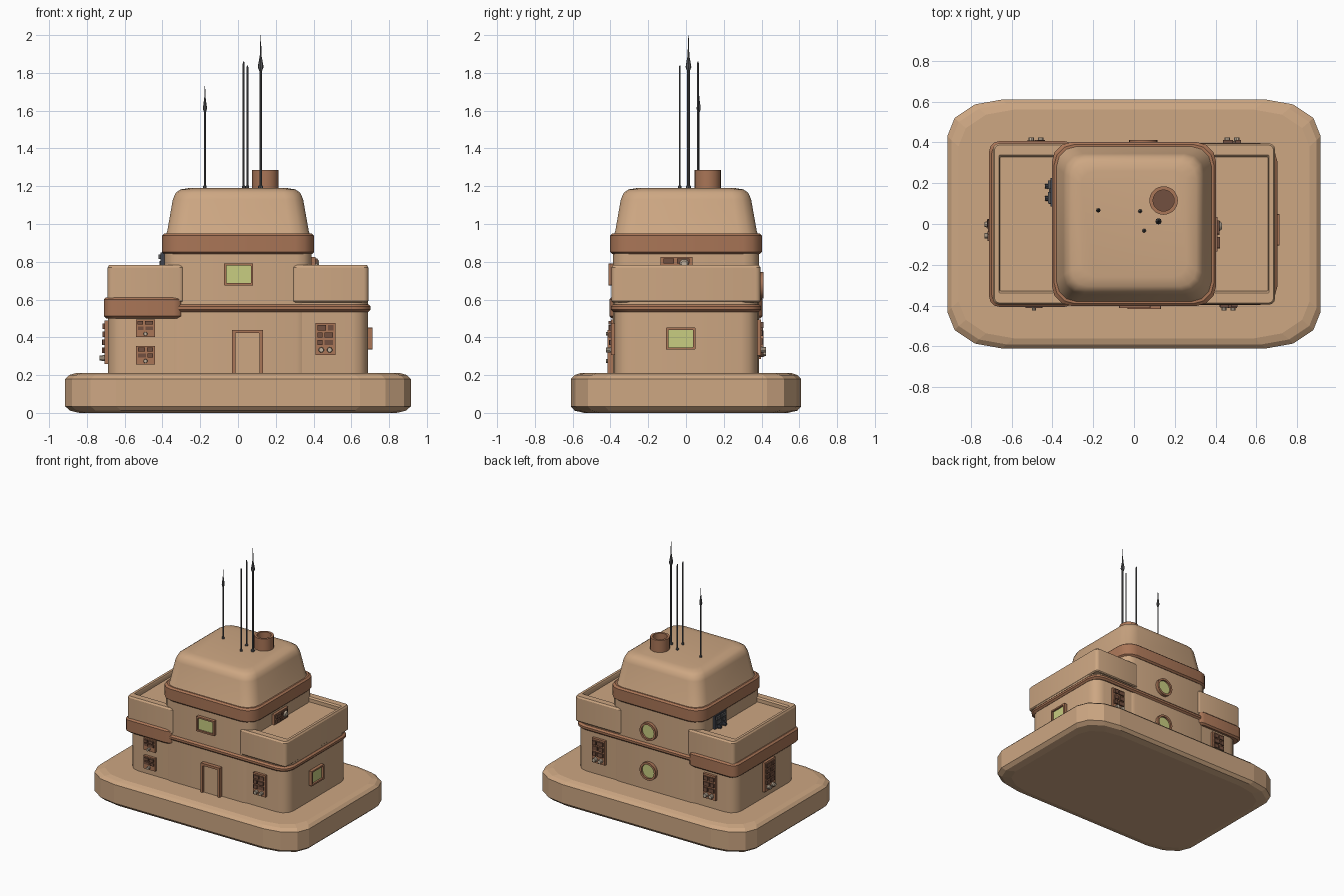
import bpy, bmesh, math, random
from math import cos, sin, pi, radians
from mathutils import Matrix, Vector

if "Cube" in bpy.data.objects:
    bpy.data.objects.remove(bpy.data.objects["Cube"], do_unlink=True)
rng = random.Random(4)


def material(name, rgb):
    m = bpy.data.materials.new(name)
    m.use_nodes = True
    m.diffuse_color = (*rgb, 1)
    node = m.node_tree.nodes["Principled BSDF"]
    node.inputs["Base Color"].default_value = (*rgb, 1)
    node.inputs["Roughness"].default_value = 0.8
    return m


TAN = material("sandstone", (0.61, 0.385, 0.225))
BROWN = material("clay brown", (0.40, 0.18, 0.095))
DARK = material("dark clay", (0.17, 0.08, 0.05))
GLASS = material("yellow green glass", (0.58, 0.61, 0.22))
METAL = material("grey metal", (0.10, 0.10, 0.105))
IRON = material("dark iron", (0.055, 0.06, 0.075))
PALE = material("pale stone", (0.55, 0.45, 0.34))


def finish(name, bm, mats, matrix=Matrix(), smooth=True):
    bmesh.ops.recalc_face_normals(bm, faces=bm.faces)
    mesh = bpy.data.meshes.new(name)
    bm.to_mesh(mesh)
    bm.free()
    for m in mats:
        mesh.materials.append(m)
    ob = bpy.data.objects.new(name, mesh)
    bpy.context.collection.objects.link(ob)
    ob.matrix_world = matrix
    if smooth:
        bpy.ops.object.select_all(action="DESELECT")
        ob.select_set(True)
        bpy.context.view_layer.objects.active = ob
        bpy.ops.object.shade_smooth_by_angle(angle=radians(32))
    return ob


def rrect(hx, hy, r, z, cx=0, segs=3):
    """Rounded rectangle ring; r is one radius or an (x, y) pair."""
    rx, ry = r if isinstance(r, tuple) else (r, r)
    pts = []
    for q, (sx, sy) in enumerate([(1, 1), (-1, 1), (-1, -1), (1, -1)]):
        for i in range(segs + 1):
            a = (q + i / segs) * pi / 2
            pts.append((cx + sx * (hx - rx) + rx * cos(a), sy * (hy - ry) + ry * sin(a), z))
    return pts


def circle(r, z, n=16):
    return [(r * cos(2 * pi * i / n), r * sin(2 * pi * i / n), z) for i in range(n)]


def loft(name, rings, mat, cap=None, matrix=Matrix(), smooth=True):
    """Skin the rings in order and close both ends; cap colours the last end."""
    bm = bmesh.new()
    loops = [[bm.verts.new(p) for p in ring] for ring in rings]
    n = len(loops[0])
    for a, b in zip(loops, loops[1:]):
        for i in range(n):
            j = (i + 1) % n
            bm.faces.new((a[i], a[j], b[j], b[i]))
    bm.faces.new(loops[0][::-1])
    bm.faces.new(loops[-1]).material_index = 1 if cap else 0
    return finish(name, bm, [mat, cap] if cap else [mat], matrix, smooth)


def wall(x, y, z, degrees):
    """Frame on a wall: local x along it, y up, z outward; 0 faces the front."""
    return (Matrix.Translation((x, y, z)) @ Matrix.Rotation(radians(degrees), 4, "Z")
            @ Matrix.Rotation(pi / 2, 4, "X"))


def band(name, hx, hy, r, z0, z1, mat, cx=0, b=0.012):
    loft(name, [rrect(hx - b, hy - b, r, z0, cx), rrect(hx, hy, r, z0 + b, cx),
                rrect(hx, hy, r, z1 - b, cx), rrect(hx - b, hy - b, r, z1, cx)], mat)


# Ground slab with broad elliptical corners
corner = (0.27, 0.18)
loft("base_slab", [rrect(0.84, 0.54, corner, 0), rrect(0.89, 0.59, corner, 0.012),
                   rrect(0.915, 0.61, corner, 0.035), rrect(0.915, 0.61, corner, 0.18),
                   rrect(0.895, 0.59, corner, 0.2), rrect(0.86, 0.56, corner, 0.21)],
     TAN, smooth=False)

# Ground floor, tower and trim bands
band("ground_floor", 0.688, 0.378, 0.085, 0.19, 0.6, TAN, b=0.005)
band("tower", 0.39, 0.386, 0.08, 0.19, 0.9, TAN, b=0.005)
band("thin_trim", 0.702, 0.398, 0.09, 0.535, 0.575, BROWN)
band("thick_wing_trim", 0.21, 0.406, 0.05, 0.5, 0.612, BROWN, cx=-0.5)
band("tower_trim", 0.403, 0.402, 0.1, 0.84, 0.95, BROWN)

# Sloping rounded roof
loft("roof", [rrect(0.385, 0.385, 0.1, 0.94), rrect(0.375, 0.375, 0.1, 0.96),
              rrect(0.345, 0.345, 0.095, 1.13), rrect(0.33, 0.33, 0.09, 1.165),
              rrect(0.305, 0.305, 0.08, 1.183), rrect(0.26, 0.26, 0.07, 1.19)], TAN)

# Sunken terraces with parapets on both wings
for side, name in ((1, "left_terrace"), (-1, "right_terrace")):
    c = 0.4875 * side
    loft(name, [rrect(0.195, 0.388, 0.02, 0.585, c), rrect(0.2025, 0.394, 0.025, 0.592, c),
                rrect(0.2025, 0.394, 0.025, 0.77, c), rrect(0.195, 0.386, 0.02, 0.782, c),
                rrect(0.175, 0.338, 0.008, 0.782, c), rrect(0.17, 0.328, 0.006, 0.772, c),
                rrect(0.17, 0.328, 0.006, 0.745, c)], TAN)


def framed(name, place, outer, inner, mat, cap, depth=0.025):
    loft(name, [outer(-0.02), outer(depth), inner(depth), inner(depth - 0.014)], mat, cap, place)


def framed_rect(name, place, w, h, border, cap, depth=0.025):
    framed(name, place, lambda z: rrect(w, h, 0.002, z, segs=1),
           lambda z: rrect(w - border, h - border, 0.002, z, segs=1), BROWN, cap, depth)


# Doorway and windows
framed_rect("doorway", wall(0.05, -0.386, 0.29, 0), 0.082, 0.15, 0.018, TAN, 0.03)
framed_rect("front_window", wall(0.003, -0.386, 0.733, 0), 0.077, 0.058, 0.012, GLASS)
framed_rect("side_window", wall(0.688, -0.028, 0.393, 90), 0.077, 0.058, 0.012, GLASS)
for name, z in (("upper_round_window", 0.675), ("lower_round_window", 0.365)):
    framed(name, wall(0.045, 0.386, z, 180), lambda d: circle(0.07, d, 20),
           lambda d: circle(0.054, d, 20), BROWN, GLASS)


def panel(name, place, w, h, rows, mats, knobs=2):
    """Equipment plate with small raised tiles and a row of round knobs."""
    bm = bmesh.new()

    def block(x, y, z, sx, sy, sz, index):
        m = Matrix.Translation((x, y, z)) @ Matrix.Diagonal((sx, sy, sz, 1))
        made = bmesh.ops.create_cube(bm, size=1, matrix=m)
        for f in {f for v in made["verts"] for f in v.link_faces}:
            f.material_index = index

    block(0, 0, 0.005, w, h, 0.03, 0)
    step = h * 0.92 / rows
    for r in range(rows):
        y = -h * 0.46 + (r + 0.5) * step
        split = rng.uniform(0.35, 0.65) * w * 0.9
        for x0, x1 in ((0, split), (split, w * 0.9)):
            x = (x0 + x1) / 2 - w * 0.45
            if r == 0 and knobs:
                continue
            block(x, y, 0.022, (x1 - x0) * 0.78, step * 0.7, rng.uniform(0.008, 0.024), 1)
    for k in range(knobs):
        x = ((k + 0.5) / knobs - 0.5) * w * 0.85
        made = bmesh.ops.create_cone(
            bm, cap_ends=True, segments=10, radius1=min(step, w / 2) * 0.4,
            radius2=min(step, w / 2) * 0.32, depth=0.04,
            matrix=Matrix.Translation((x, -h * 0.46 + step / 2, 0.025)))
        for f in {f for v in made["verts"] for f in v.link_faces}:
            f.material_index = 2
    finish(name, bm, mats, place, smooth=False)


# Equipment panels on the walls
clay = [BROWN, DARK, PALE]
panel("front_left_panel", wall(0.463, -0.378, 0.392, 0), 0.105, 0.17, 4, clay)
panel("front_right_upper_panel", wall(-0.49, -0.378, 0.448, 0), 0.1, 0.095, 3, clay, 1)
panel("front_right_lower_panel", wall(-0.49, -0.378, 0.305, 0), 0.1, 0.1, 3, clay, 1)
panel("back_left_panel", wall(0.48, 0.378, 0.4, 180), 0.11, 0.19, 4, clay)
panel("back_right_panel", wall(-0.48, 0.378, 0.38, 180), 0.11, 0.19, 4, clay)
panel("right_side_panel", wall(-0.688, -0.03, 0.375, -90), 0.13, 0.23, 5, clay)
panel("tower_left_panel", wall(0.39, -0.05, 0.785, 90), 0.17, 0.08, 2, clay, 0)
loft("tower_knob", [circle(0.024, -0.02, 10), circle(0.024, 0.03, 10), circle(0.016, 0.04, 10)],
     PALE, matrix=wall(0.39, -0.01, 0.79, 90))
panel("tower_right_machine", wall(-0.39, 0.155, 0.79, -90), 0.14, 0.12, 3, [IRON, METAL, IRON])

# Open chimney pipe
loft("chimney", [circle(r, z, 20) for r, z in
                 ((0.07, 1.17), (0.07, 1.285), (0.052, 1.285), (0.052, 1.21))],
     BROWN, DARK, Matrix.Translation((0.145, 0.115, 0)))

# Roof antennas; some carry a pointed bulb
for name, x, y, top, r, bulb in (("tall_antenna", 0.12, 0.013, 2.0, 0.007, 0.16),
                                 ("short_antenna", -0.175, 0.067, 1.73, 0.005, 0.11),
                                 ("back_rod", 0.03, 0.063, 1.86, 0.005, 0),
                                 ("front_rod", 0.05, -0.033, 1.84, 0.005, 0)):
    profile = [(r * 1.9, 1.18), (r * 1.9, 1.2), (r, 1.205)]
    if bulb:
        z = top - bulb
        profile += [(r, z - 0.03), (r * 2.2, z - 0.01), (r * 2, z), (r * 0.7, z + 0.05), (0.001, top)]
    else:
        profile += [(r, top - 0.01), (0.002, top)]
    loft(name, [circle(a, z, 8) for a, z in profile], METAL, matrix=Matrix.Translation((x, y, 0)))
